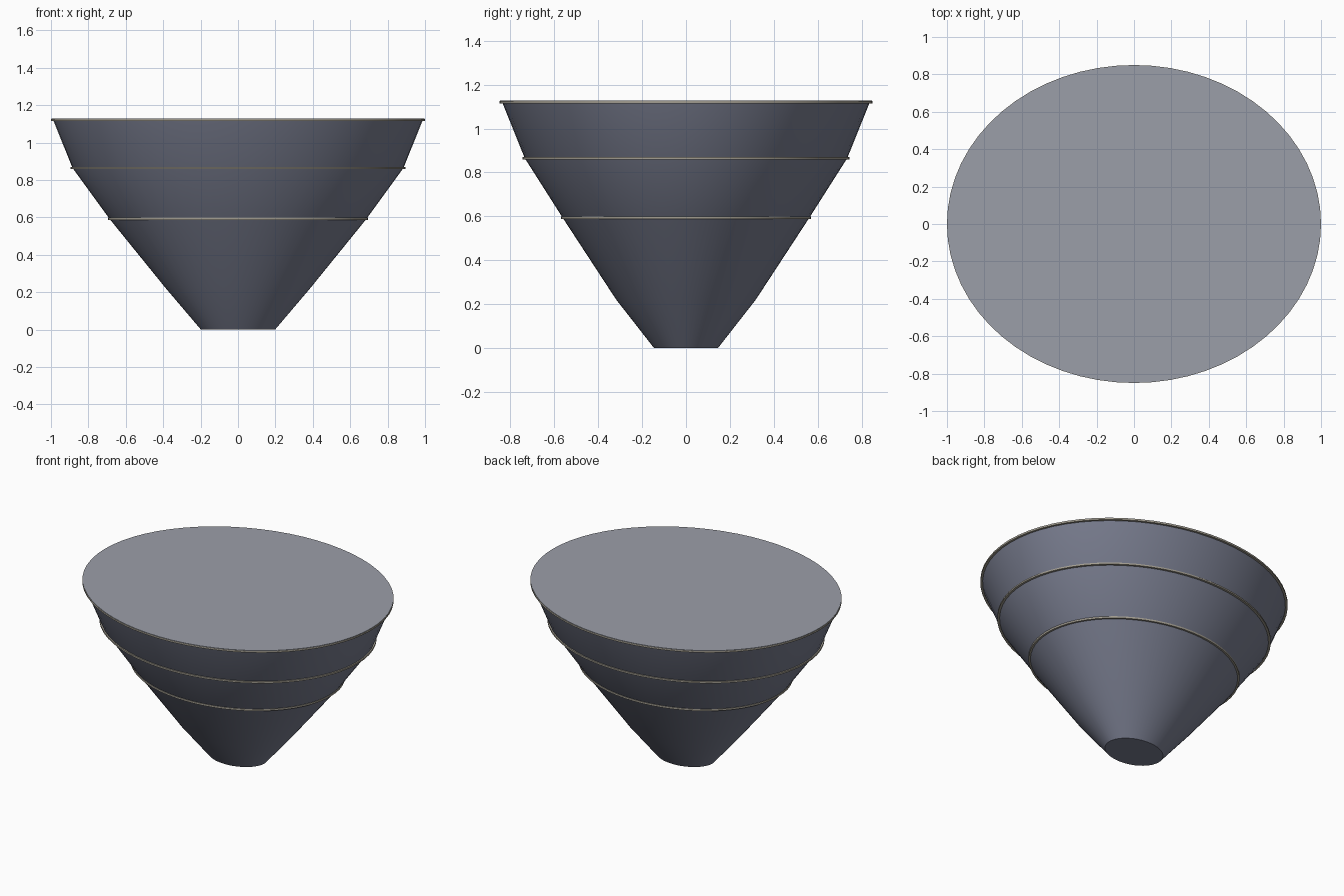
import bpy, bmesh, math

if "Cube" in bpy.data.objects:
    bpy.data.objects.remove(bpy.data.objects["Cube"])

SEG = 64


def mat(name, c):
    m = bpy.data.materials.new(name)
    m.diffuse_color = (*c, 1)
    m.use_nodes = True
    m.node_tree.nodes["Principled BSDF"].inputs["Base Color"].default_value = m.diffuse_color
    return m


SLATE = mat("slate blue", (0.19, 0.205, 0.275))
GREY = mat("soft grey", (0.33, 0.345, 0.395))
TAN = mat("warm grey", (0.36, 0.335, 0.28))


def loft(name, profile, material, closed=False):
    """Loft ellipses (rx, ry, z); closed joins last to first, otherwise ends are capped."""
    bm = bmesh.new()
    rings = []
    for rx, ry, z in profile:
        rings.append([bm.verts.new((rx * math.cos(2 * math.pi * i / SEG),
                                    ry * math.sin(2 * math.pi * i / SEG), z))
                      for i in range(SEG)])
    pairs = list(zip(rings, rings[1:]))
    if closed:
        pairs.append((rings[-1], rings[0]))
    else:
        bm.faces.new(rings[0][::-1])
        bm.faces.new(rings[-1])
    for a, b in pairs:
        for i in range(SEG):
            j = (i + 1) % SEG
            bm.faces.new((a[i], a[j], b[j], b[i]))
    bmesh.ops.recalc_face_normals(bm, faces=bm.faces)
    me = bpy.data.meshes.new(name)
    bm.to_mesh(me)
    bm.free()
    me.materials.append(material)
    ob = bpy.data.objects.new(name, me)
    bpy.context.collection.objects.link(ob)
    bpy.ops.object.select_all(action='DESELECT')
    ob.select_set(True)
    bpy.context.view_layer.objects.active = ob
    bpy.ops.object.shade_smooth_by_angle(angle=math.radians(20))
    return ob


def hoop(name, rx, ry, z0, z1, depth=0.02):
    return loft(name, [(rx, ry, z0), (rx, ry, z1),
                       (rx - depth, ry - depth, z1), (rx - depth, ry - depth, z0)], TAN, True)


# Tapered oval body
loft("body", [(0.198, 0.146, 0), (0.385, 0.318, 0.22), (0.685, 0.56, 0.59),
              (0.885, 0.735, 0.865), (0.987, 0.837, 1.118)], SLATE)

# Thin trim bands
hoop("lower_band", 0.695, 0.57, 0.587, 0.599)
hoop("middle_band", 0.896, 0.746, 0.86, 0.871)
hoop("rim_band", 1.0, 0.85, 1.115, 1.126)

# Flat lid
loft("lid", [(0.998, 0.848, 1.121), (0.998, 0.848, 1.129)], GREY)
